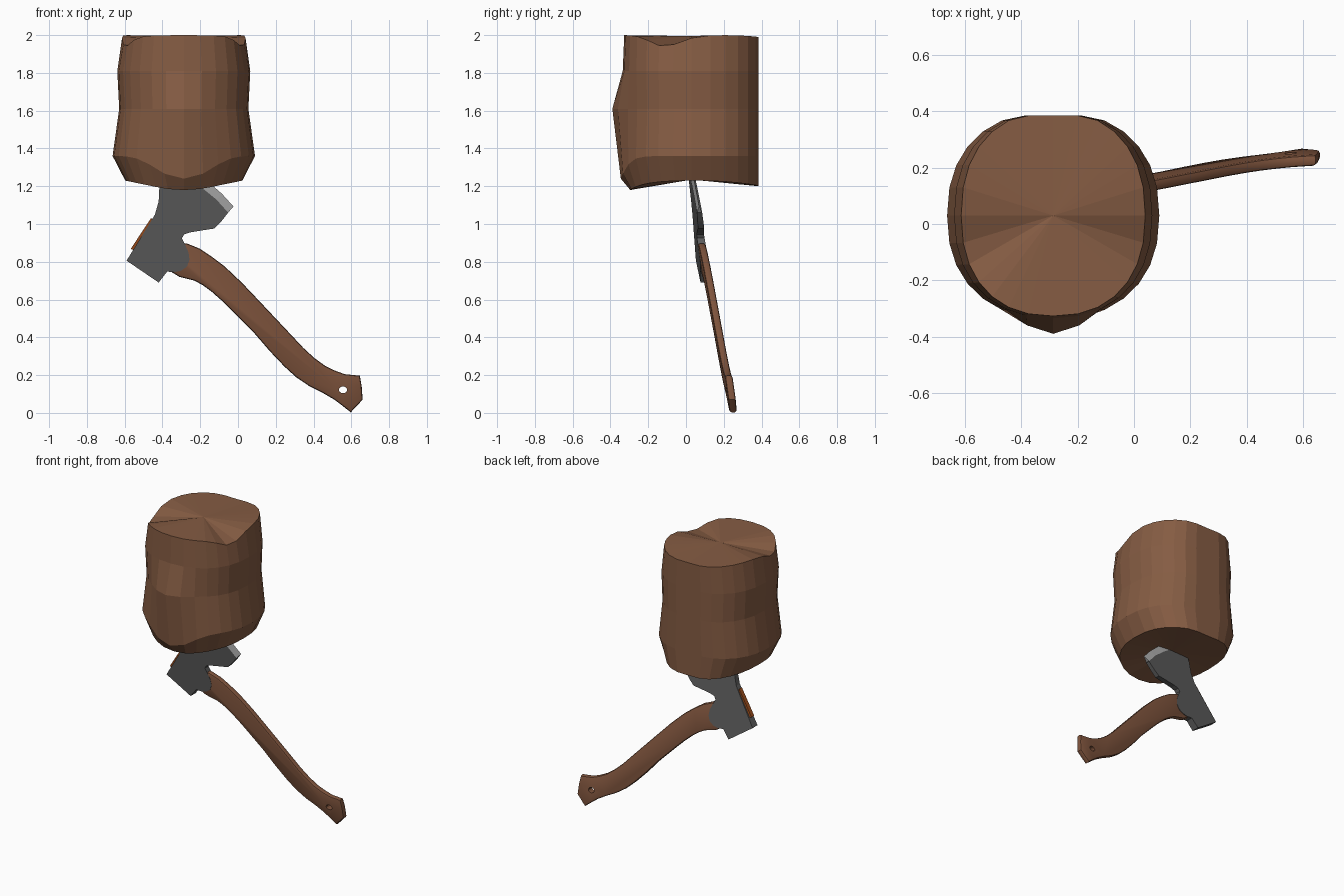
import bpy, bmesh, math
from mathutils import Vector

if "Cube" in bpy.data.objects:
    bpy.data.objects.remove(bpy.data.objects["Cube"])


def mat(name, rgb):
    m = bpy.data.materials.new(name)
    m.diffuse_color = (*rgb, 1)
    m.use_nodes = True
    m.node_tree.nodes["Principled BSDF"].inputs["Base Color"].default_value = m.diffuse_color
    return m


BARK = mat("log_brown", (0.235, 0.107, 0.056))
WOOD = mat("handle_brown", (0.215, 0.090, 0.047))
STEEL = mat("dark_steel", (0.108, 0.108, 0.108))
EDGE = mat("bright_edge", (0.39, 0.39, 0.39))
ORANGE = mat("wedge_orange", (0.33, 0.075, 0.012))


def finish(bm, name, *mats):
    bmesh.ops.recalc_face_normals(bm, faces=bm.faces)
    me = bpy.data.meshes.new(name)
    bm.to_mesh(me)
    bm.free()
    for m in mats:
        me.materials.append(m)
    ob = bpy.data.objects.new(name, me)
    bpy.context.collection.objects.link(ob)
    return ob


def lean(bm):
    """Slide the flat axe parts into the tilted plane of the axe."""
    for v in bm.verts:
        v.co.y += 0.22 + 0.051 * v.co.x - 0.137 * v.co.z


def plate(points, half):
    """Solid from an XZ outline; half is a function giving half thickness."""
    bm = bmesh.new()
    sides = [[bm.verts.new((x, s * half(x, z), z)) for x, z in points] for s in (-1, 1)]
    rims = [bm.faces.new(sides[0]), bm.faces.new(sides[1][::-1])]
    n = len(points)
    for i in range(n):
        j = (i + 1) % n
        bm.faces.new((sides[0][i], sides[1][i], sides[1][j], sides[0][j]))
    return bm, rims


# Log: rings of a rounded square with wavy rims and a bulge on the front
N, CX, CY = 28, -0.287, 0.03


def ring(bm, rx, front, back, bulge, zfun):
    out = []
    for i in range(N):
        t = 2 * math.pi * i / N
        c, s = math.cos(t), math.sin(t)
        d = abs((t - 1.5 * math.pi + math.pi) % (2 * math.pi) - math.pi)
        x = CX + rx * math.copysign(abs(c) ** 0.87, c)
        y = CY + (back if s > 0 else front) * math.copysign(abs(s) ** 0.87, s)
        y = min(y - bulge * math.exp(-(d / 0.35) ** 2), 0.385)
        out.append(bm.verts.new((x, y, zfun(c, s, d))))
    return out


bm = bmesh.new()
rings = [
    ring(bm, 0.31, 0.325, 0.37, 0.0, lambda c, s, d: 1.2 + 0.03 * c * c - 0.02 * math.exp(-(d / 0.5) ** 2)),
    ring(bm, 0.377, 0.365, 0.37, 0.01, lambda c, s, d: 1.36 - 0.12 * math.exp(-(d / 0.45) ** 2)),
    ring(bm, 0.342, 0.355, 0.37, 0.065, lambda c, s, d: 1.61),
    ring(bm, 0.352, 0.362, 0.37, 0.003, lambda c, s, d: 1.81),
    ring(bm, 0.327, 0.357, 0.37, 0.0,
         lambda c, s, d: 2 - 0.06 * math.exp(-((s + 0.35) / 0.3) ** 2) - 0.012 * max(s, 0) ** 4),
]
for a, b in zip(rings, rings[1:]):
    for i in range(N):
        j = (i + 1) % N
        bm.faces.new((a[i], a[j], b[j], b[i]))
for loop, z in ((rings[0], 1.235), (rings[-1], 1.995)):
    hub = bm.verts.new((CX, CY, z))
    for i in range(N):
        bm.faces.new((loop[i], loop[(i + 1) % N], hub))
finish(bm, "log", BARK)

# Handle: curved outline with rounded rims and a lanyard hole
outline = [(-.27, .897), (-.204, .87), (-.14, .828), (-.07, .775), (.02, .69), (.115, .59), (.275, .42),
           (.345, .345), (.405, .29), (.46, .25), (.51, .225), (.565, .205), (.645, .197), (.655, .14),
           (.66, .07), (.597, .003), (.55, .04), (.51, .07), (.45, .105), (.38, .14), (.31, .187),
           (.247, .244), (.17, .325), (.088, .42), (-.02, .53), (-.08, .589), (-.14, .642), (-.185, .675),
           (-.23, .70), (-.31, .72), (-.375, .76), (-.42, .81), (-.40, .90)]
bm, rims = plate(outline, lambda x, z: 0.02)
bmesh.ops.recalc_face_normals(bm, faces=bm.faces)
bmesh.ops.bevel(bm, geom=list({e for f in rims for e in f.edges}), offset=0.012, segments=2,
                profile=0.5, affect='EDGES')
lean(bm)
handle = finish(bm, "handle", WOOD)

hole = [(.556 + .022 * math.cos(k * math.pi / 6), .122 + .018 * math.sin(k * math.pi / 6)) for k in range(12)]
bm, _ = plate(hole, lambda x, z: 0.1)
lean(bm)
cutter = finish(bm, "hole_cutter", WOOD)
cutter.hide_render = True
cutter.hide_set(True)
cut = handle.modifiers.new("lanyard_hole", 'BOOLEAN')
cut.operation, cut.object, cut.solver = 'DIFFERENCE', cutter, 'EXACT'

bpy.context.view_layer.objects.active = handle
handle.select_set(True)
bpy.ops.object.shade_smooth_by_angle(angle=math.radians(35))

# Axe head: tapers from poll to blade, with a bright ground edge
POLL, AXIS = Vector((-.505, .748)), Vector((.564, .826))


def taper(x, z):
    return 0.027 - 0.026 * (Vector((x, z)) - POLL).dot(AXIS)


inner = [(-.052, 1.06), (-.115, 1.13), (-.195, 1.195), (-.29, 1.26), (-.40, 1.285)]
outer = [(-.024, 1.093), (-.085, 1.16), (-.17, 1.235), (-.265, 1.30), (-.385, 1.335)]
body = [(-.59, .806), (-.42, .69), (-.375, .748), (-.335, .745), (-.30, .753), (-.27, .775), (-.257, .81),
        (-.262, .85), (-.28, .89), (-.297, .925), (-.285, .945), (-.257, .955), (-.19, .966), (-.125, .976),
        (-.09, 1.012)] + inner + [(-.416, 1.2), (-.42, 1.12), (-.44, 1.05), (-.47, 1.0)]
bm, _ = plate(body, taper)
tip = [bm.verts.new((x, 0, z)) for x, z in outer]
for s in (-1, 1):
    base = [bm.verts.new((x, s * taper(x, z), z)) for x, z in inner]
    for i in range(len(inner) - 1):
        bm.faces.new((base[i], base[i + 1], tip[i + 1], tip[i])).material_index = 1
lean(bm)
finish(bm, "axe_head", STEEL, EDGE)

# Orange wedge showing at the top of the eye
bm, _ = plate([(-.568, .868), (-.545, .86), (-.45, 1.015), (-.46, 1.032)], lambda x, z: 0.015)
lean(bm)
finish(bm, "eye_wedge", ORANGE)
